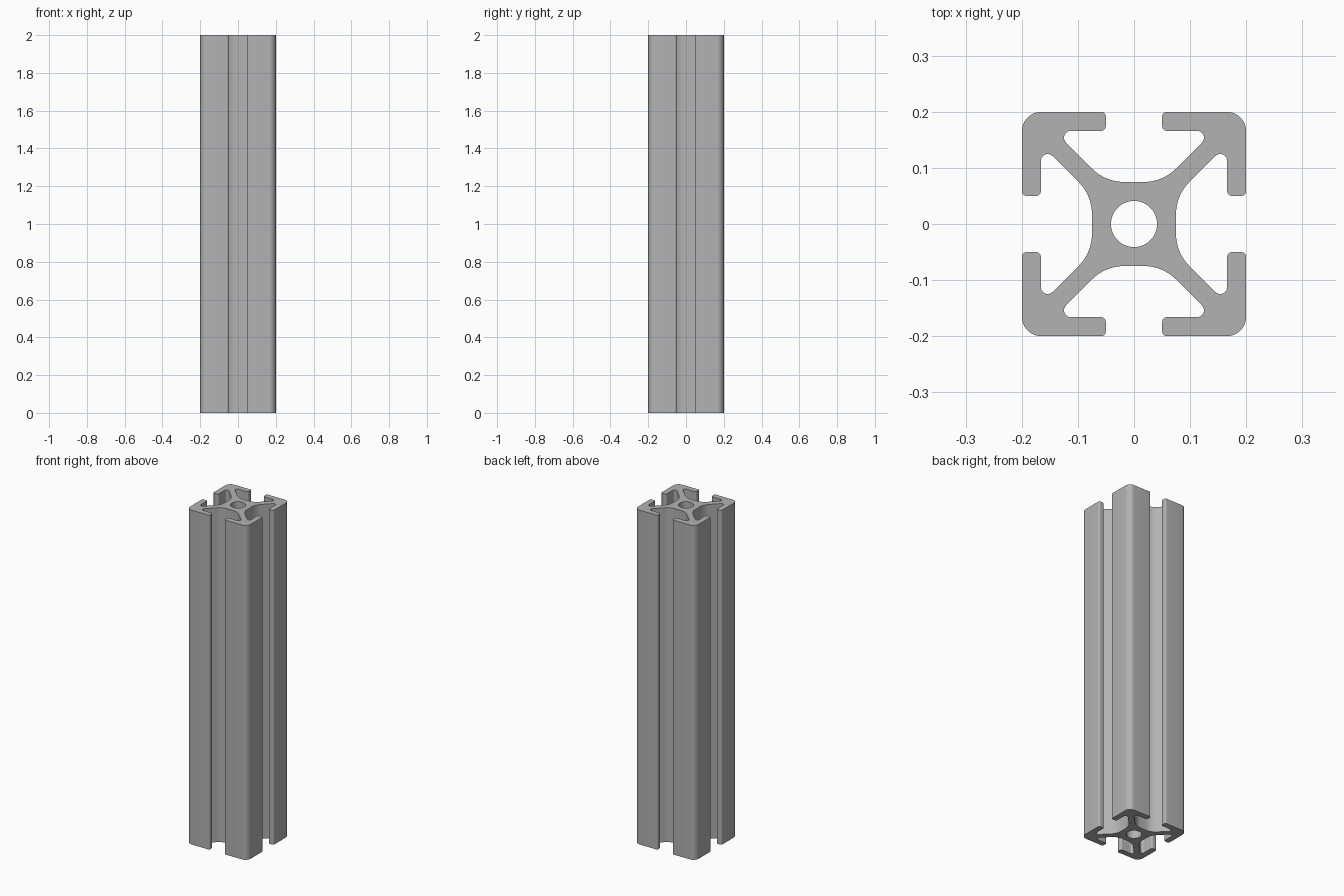
import bpy, bmesh, math
from mathutils import Vector

cube = bpy.data.objects.get("Cube")
if cube:
    bpy.data.objects.remove(cube, do_unlink=True)

LENGTH = 2.0
HOLE_RADIUS = 0.041


def fillet(prev, corner, nxt, radius, steps):
    """Points of a round arc replacing a sharp corner."""
    a, b = (prev - corner).normalized(), (nxt - corner).normalized()
    half = a.angle(b) / 2
    centre = corner + (a + b).normalized() * (radius / math.sin(half))
    tangent = radius / math.tan(half)
    start, end = corner + a * tangent - centre, corner + b * tangent - centre
    sweep = math.pi - 2 * half
    return [centre + (start * math.sin((1 - i / steps) * sweep)
                      + end * math.sin(i / steps * sweep)) / math.sin(sweep)
            for i in range(steps + 1)]


# One eighth of the section: web, pocket, lip inside, lip outside (x, y, radius)
eighth = [(0.051, 0.075, 0.08), (0.142, 0.166, 0.0122),
          (0.05, 0.166, 0.009), (0.05, 0.2, 0.009)]
quarter = eighth + [(0.2, 0.2, 0.035)] + [(y, x, r) for x, y, r in reversed(eighth)]

# Turn the quarter round the axis to close the section
corners = []
for turn in range(4):
    corners += quarter
    quarter = [(y, -x, r) for x, y, r in quarter]

outline = []
for i, (x, y, r) in enumerate(corners):
    before, after = corners[i - 1], corners[(i + 1) % len(corners)]
    outline += fillet(Vector(before[:2]), Vector((x, y)), Vector(after[:2]), r, 10)

hole = [Vector((math.cos(t), math.sin(t))) * HOLE_RADIUS
        for t in (math.tau * i / 48 for i in range(48))]

# Fill the section and extrude it along the length
bm = bmesh.new()
edges = []
for loop in (outline, hole):
    verts = [bm.verts.new((p.x, p.y, 0)) for p in loop]
    edges += [bm.edges.new((v, verts[(i + 1) % len(verts)])) for i, v in enumerate(verts)]
bmesh.ops.triangle_fill(bm, edges=edges, use_beauty=True)
result = bmesh.ops.extrude_face_region(bm, geom=bm.faces[:], use_keep_orig=True)
top = [g for g in result["geom"] if isinstance(g, bmesh.types.BMVert)]
bmesh.ops.translate(bm, verts=top, vec=(0, 0, LENGTH))
bmesh.ops.recalc_face_normals(bm, faces=bm.faces[:])

mesh = bpy.data.meshes.new("slotted_rail")
bm.to_mesh(mesh)
bm.free()
rail = bpy.data.objects.new("slotted_rail", mesh)
bpy.context.collection.objects.link(rail)

# Plain grey metal
grey = bpy.data.materials.new("aluminium_grey")
grey.use_nodes = True
colour = (0.45, 0.45, 0.45, 1)
grey.diffuse_color = colour
grey.node_tree.nodes["Principled BSDF"].inputs["Base Color"].default_value = colour
mesh.materials.append(grey)

bpy.ops.object.select_all(action="DESELECT")
rail.select_set(True)
bpy.context.view_layer.objects.active = rail
bpy.ops.object.shade_smooth_by_angle(angle=math.radians(30))
